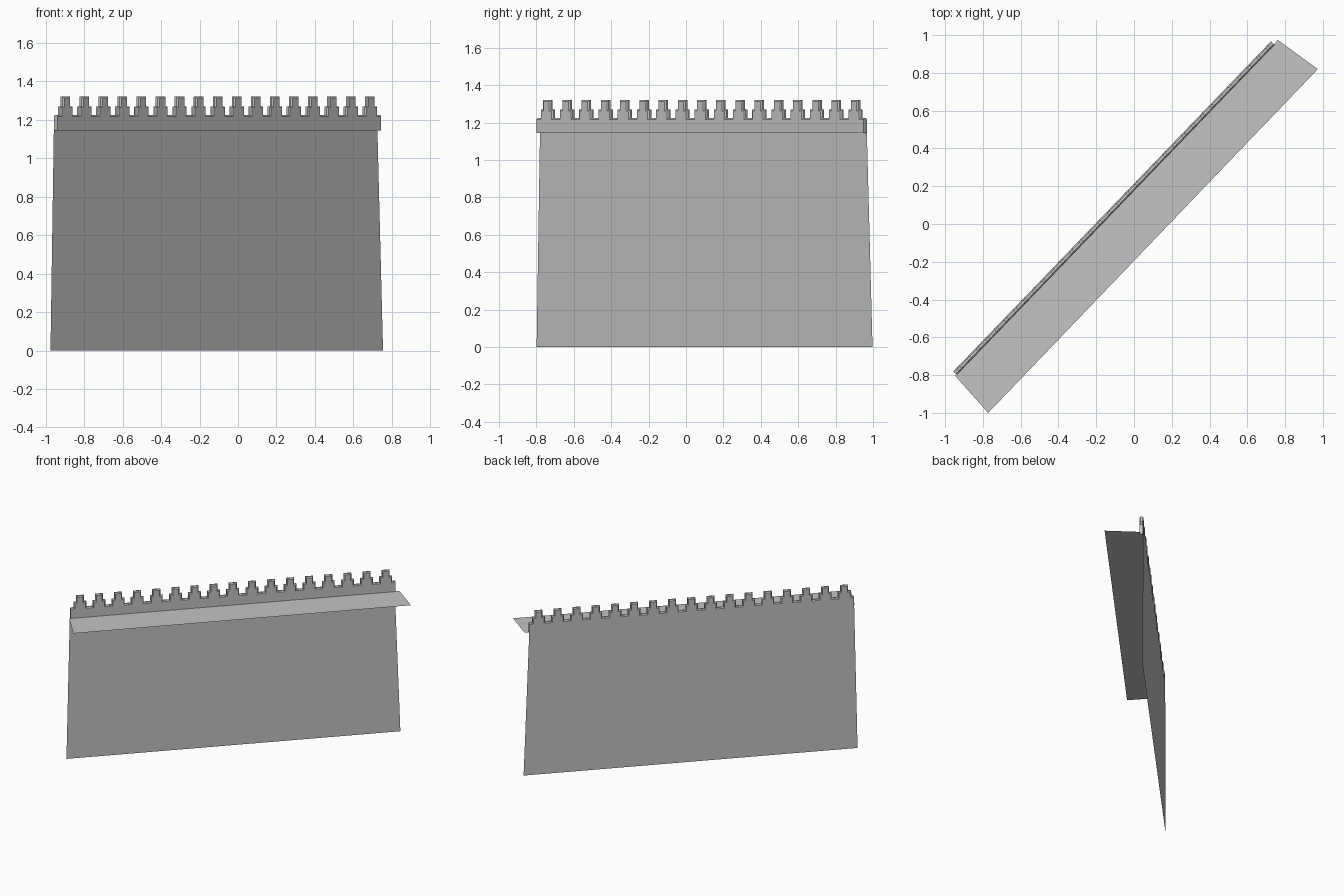
import bpy
import bmesh
from mathutils import Vector

cube = bpy.data.objects.get("Cube")
if cube:
    bpy.data.objects.remove(cube, do_unlink=True)

stone = bpy.data.materials.new("grey_stone")
stone.use_nodes = True
GREY = (0.55, 0.55, 0.55, 1)
stone.diffuse_color = GREY
stone.node_tree.nodes["Principled BSDF"].inputs["Base Color"].default_value = GREY

# Wall line on the ground: "along" follows the wall, "inward" points to the walkway
start = Vector((-0.957, -0.78, 0))
end = Vector((0.725, 0.967, 0))
along = (end - start).normalized()
inward = Vector((along.y, -along.x, 0))
LENGTH = (end - start).length
THICK = 0.027
WALK_Z, NOTCH_Z, SHOULDER_Z, TOP_Z = 1.145, 1.225, 1.27, 1.32


def place(u, z, depth=0):
    return start + along * u + inward * depth + Vector((0, 0, z))


def finish(name, bm):
    mesh = bpy.data.meshes.new(name)
    bm.to_mesh(mesh)
    bm.free()
    mesh.materials.append(stone)
    obj = bpy.data.objects.new(name, mesh)
    bpy.context.collection.objects.link(obj)


def sheet(name, points):
    bm = bmesh.new()
    bm.faces.new([bm.verts.new(p) for p in points])
    finish(name, bm)


# Tapered curtain wall
sheet("curtain_wall", [place(-0.026, 0), place(-0.001, WALK_Z),
                       place(LENGTH, WALK_Z), place(LENGTH + 0.042, 0)])

# Walkway behind the parapet
sheet("walkway", [(-0.947, -0.804, WALK_Z), (-0.772, -1, WALK_Z),
                  (0.973, 0.82, WALK_Z), (0.762, 0.974, WALK_Z)])

# Parapet outline with stepped merlons
MERLONS = 17
pitch = LENGTH / MERLONS
outline = [(0, WALK_Z), (0, NOTCH_Z)]
half_top, half_base = 0.029, 0.047
for i in range(MERLONS):
    c = (i + 0.5) * pitch
    outline += [(c - half_base, NOTCH_Z), (c - half_base, SHOULDER_Z),
                (c - half_top, SHOULDER_Z), (c - half_top, TOP_Z),
                (c + half_top, TOP_Z), (c + half_top, SHOULDER_Z),
                (c + half_base, SHOULDER_Z), (c + half_base, NOTCH_Z)]
outline += [(LENGTH, NOTCH_Z), (LENGTH, WALK_Z)]

# Extrude the outline through the parapet and chamfer its upper edges
bm = bmesh.new()
back = bm.faces.new([bm.verts.new(place(u, z)) for u, z in outline])
ext = bmesh.ops.extrude_face_region(bm, geom=[back], use_keep_orig=True)
front_verts = [g for g in ext["geom"] if isinstance(g, bmesh.types.BMVert)]
bmesh.ops.translate(bm, verts=front_verts, vec=inward * THICK)
bmesh.ops.recalc_face_normals(bm, faces=bm.faces)
rims = [e for e in bm.edges
        if min(v.co.z for v in e.verts) > NOTCH_Z - 0.01
        and abs((e.verts[0].co - e.verts[1].co).dot(inward)) < THICK / 2]
bmesh.ops.bevel(bm, geom=rims, offset=0.007, offset_type='OFFSET',
                segments=1, profile=0.5, affect='EDGES', clamp_overlap=True)
finish("battlement_parapet", bm)
